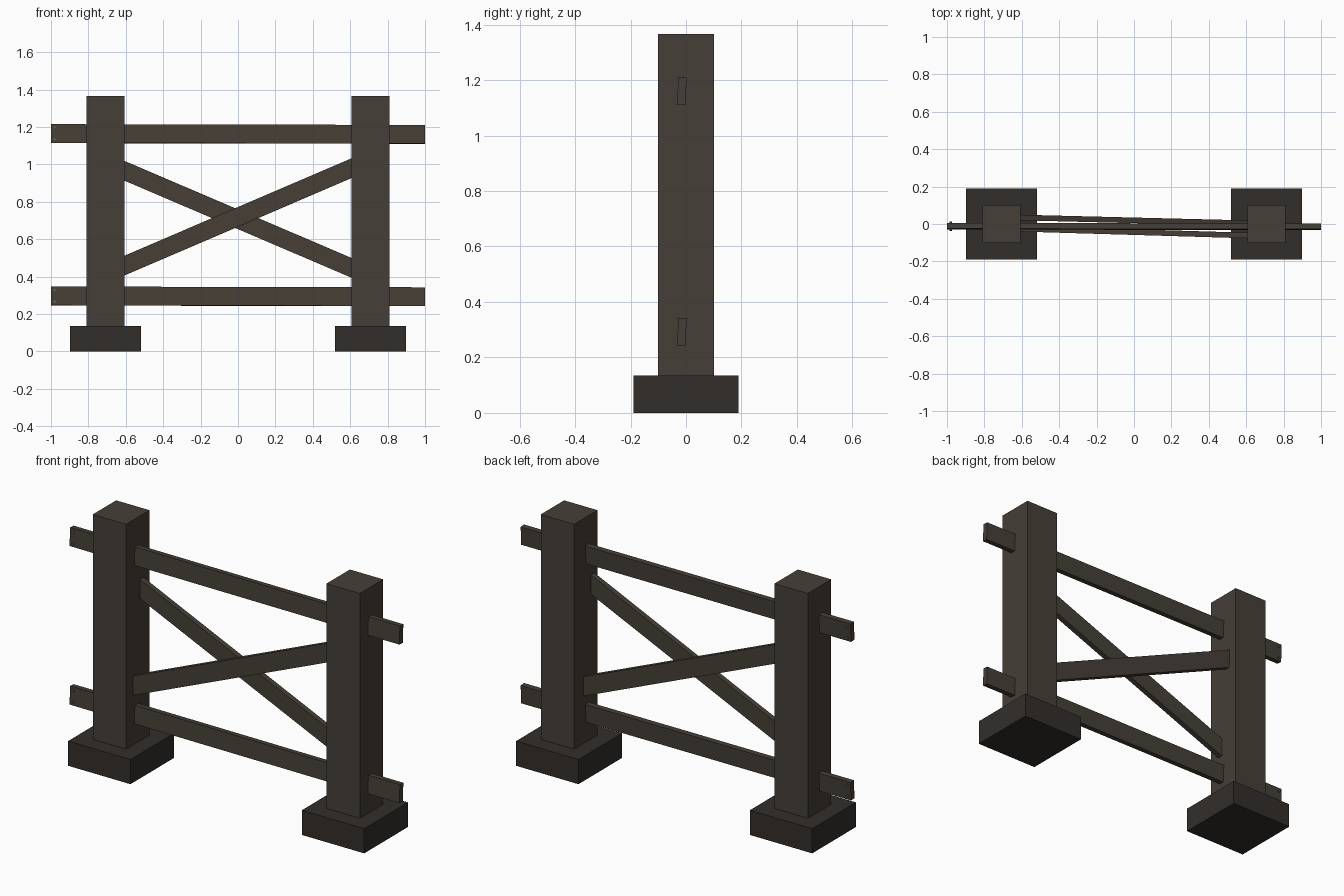
import bpy
from math import pi
from mathutils import Vector, Matrix

if "Cube" in bpy.data.objects:
    bpy.data.objects.remove(bpy.data.objects["Cube"])


def material(name, rgb):
    m = bpy.data.materials.new(name)
    m.diffuse_color = (*rgb, 1)
    m.use_nodes = True
    m.node_tree.nodes["Principled BSDF"].inputs["Base Color"].default_value = m.diffuse_color
    return m


WOOD = material("dark_wood", (0.060, 0.049, 0.037))
FOOT = material("dark_footing", (0.032, 0.027, 0.023))
STEEL = material("bolt_steel", (0.12, 0.12, 0.12))


def box(name, size, matrix, mat):
    bpy.ops.mesh.primitive_cube_add(size=1)
    ob = bpy.context.object
    ob.name = name
    ob.data.transform(Matrix.Diagonal((*size, 1)))
    ob.matrix_world = matrix
    ob.data.materials.append(mat)
    return ob


def plank(name, a, b, height=0.1, thick=0.03, roll=0.0):
    """Board running from a to b, height kept near vertical."""
    a, b = Vector(a), Vector(b)
    x = (b - a).normalized()
    y = Vector((0, 0, 1)).cross(x).normalized()
    z = x.cross(y)
    rot = Matrix((x, y, z)).transposed().to_4x4()
    m = Matrix.Translation((a + b) / 2) @ rot @ Matrix.Rotation(roll, 4, 'X')
    return box(name, ((b - a).length, thick, height), m, WOOD)


# Posts and footings
for side, s in (("left", -1), ("right", 1)):
    box(side + "_footing", (0.378, 0.378, 0.135),
        Matrix.Translation((s * 0.708, 0, 0.0675)), FOOT)
    box(side + "_post", (0.202, 0.202, 1.235),
        Matrix.Translation((s * 0.708, 0, 0.7485)), WOOD)

# Horizontal rails, with bolts through the left end
for level, z in (("lower", 0.294), ("upper", 1.162)):
    plank(level + "_rail", (-1, -0.012, z + 0.002), (1, -0.015, z - 0.002), roll=-0.05)
    for i, dz in enumerate((-0.03, 0.033)):
        bpy.ops.mesh.primitive_cylinder_add(
            vertices=8, radius=0.007, depth=0.046,
            location=(-0.98, -0.012 + dz * 0.05, z + dz), rotation=(pi / 2 - 0.05, 0, 0))
        bolt = bpy.context.object
        bolt.name = f"{level}_rail_bolt_{i + 1}"
        bolt.data.materials.append(STEEL)

# Crossed braces, one behind the other
plank("back_brace", (-0.66, 0.036, 0.988), (0.66, 0.003, 0.424), height=0.097)
plank("front_brace", (-0.66, -0.024, 0.436), (0.66, -0.063, 1.002), height=0.097)
